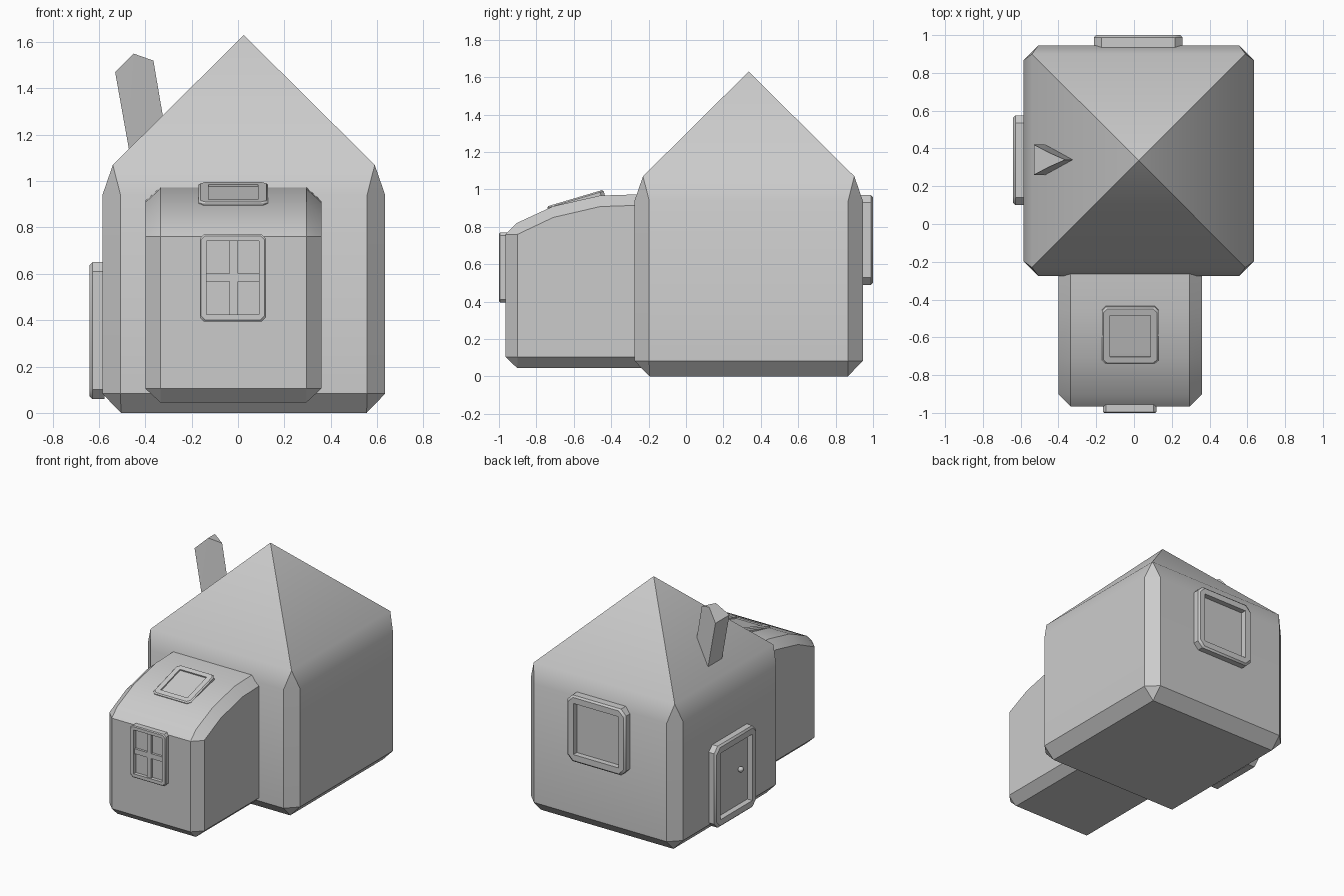
import bpy, bmesh, math
from mathutils import Matrix, Vector

if "Cube" in bpy.data.objects:
    bpy.data.objects.remove(bpy.data.objects["Cube"])


def loft(name, rings, mat=Matrix()):
    """Skin a list of equal-length point rings and cap both ends."""
    bm = bmesh.new()
    vr = [[bm.verts.new(mat @ Vector(p)) for p in r] for r in rings]
    n = len(vr[0])
    for a, b in zip(vr, vr[1:]):
        for i in range(n):
            j = (i + 1) % n
            bm.faces.new((a[i], a[j], b[j], b[i]))
    bm.faces.new(vr[0][::-1])
    bm.faces.new(vr[-1])
    bmesh.ops.remove_doubles(bm, verts=bm.verts, dist=0.0005)
    bmesh.ops.recalc_face_normals(bm, faces=bm.faces)
    me = bpy.data.meshes.new(name)
    bm.to_mesh(me)
    bm.free()
    ob = bpy.data.objects.new(name, me)
    bpy.context.collection.objects.link(ob)
    return ob


def octa(cx, cy, hx, hy, c, z):
    """Rectangle with corners cut by c."""
    pts = []
    for sx, sy in ((1, 1), (-1, 1), (-1, -1), (1, -1)):
        pair = [(cx + sx * hx, cy + sy * (hy - c), z),
                (cx + sx * (hx - c), cy + sy * hy, z)]
        pts += pair if sx * sy > 0 else pair[::-1]
    return pts


def frame(name, w, h, depth, border, cut, recess, bevel, mat):
    """Bevelled frame around a recessed panel; local +z points outward."""
    x, y = w / 2, h / 2
    loft(name, [octa(0, 0, x, y, cut, -0.01),
                octa(0, 0, x, y, cut, depth - bevel),
                octa(0, 0, x - bevel, y - bevel, cut, depth),
                octa(0, 0, x - border, y - border, 0, depth),
                octa(0, 0, x - border, y - border, 0, recess)], mat)


def facing(loc, turn=0, tilt=90):
    return (Matrix.Translation(loc) @ Matrix.Rotation(math.radians(turn), 4, 'Z')
            @ Matrix.Rotation(math.radians(tilt), 4, 'X'))


# Main house: bevelled block rising into a pyramid roof
cx, cy = 0.025, 0.335
loft("house", [octa(cx, cy, 0.53, 0.53, 0, 0),
               octa(cx, cy, 0.61, 0.61, 0.078, 0.083),
               octa(cx, cy, 0.61, 0.61, 0.078, 0.94),
               octa(cx, cy, 0.565, 0.565, 0, 1.07),
               octa(cx, cy, 0, 0, 0, 1.63)])

# Front annex: side profiles lofted along x
full = [(-0.2, .045), (-.903, .045), (-.965, .105), (-.965, .76),
        (-.905, .82), (-.71, .91), (-.46, .967), (-0.2, .975)]
inset = [(-0.2, .105), (-.90, .105), (-.90, .105), (-.90, .76),
         (-.90, .76), (-.71, .85), (-.46, .908), (-0.2, .917)]
loft("annex", [[(x, y, z) for y, z in prof] for x, prof in
               ((-.40, inset), (-.335, full), (.295, full), (.36, inset))])

# Leaning three-sided chimney with a slanted top
cy = 0.34
loft("chimney", [
    [(-.455, cy - .08, 1.05), (-.455, cy - .08, 1.05), (-.285, cy, 1.05),
     (-.455, cy + .08, 1.05), (-.455, cy + .08, 1.05)],
    [(-.53, cy - .08, 1.47), (-.45, cy - .038, 1.55), (-.365, cy, 1.52),
     (-.45, cy + .038, 1.55), (-.53, cy + .08, 1.47)]])

# Windows and door
front = facing((-0.0225, -0.965, 0.5825))
frame("front_window", .285, .375, .035, .029, .017, .010, .006, front)
frame("roof_window", .30, .315, .040, .043, .02, .030, .008,
      facing((-0.02, -0.582, 0.915), 0, 16.5))
frame("back_window", .47, .48, .055, .055, .04, .015, .012,
      facing((0.0225, 0.945, 0.73), 180))
frame("door", .475, .59, .055, .055, .04, .015, .012,
      facing((-0.585, 0.3375, 0.355), -90))

# Crossing bars of the front window
for name, hx, hy in (("upright_bar", .0175, .17), ("cross_bar", .12, .018)):
    loft(name, [octa(0.004, 0.002, hx, hy, 0, z) for z in (0, .027)], front)

# Door knob
bpy.ops.mesh.primitive_uv_sphere_add(segments=10, ring_count=6, radius=0.02,
                                     location=(-0.615, 0.25, 0.37))
bpy.context.object.name = "door_knob"

# Shading: soft over shallow angles, crisp elsewhere
bpy.ops.object.select_all(action='SELECT')
bpy.ops.object.shade_smooth_by_angle(angle=math.radians(32))
